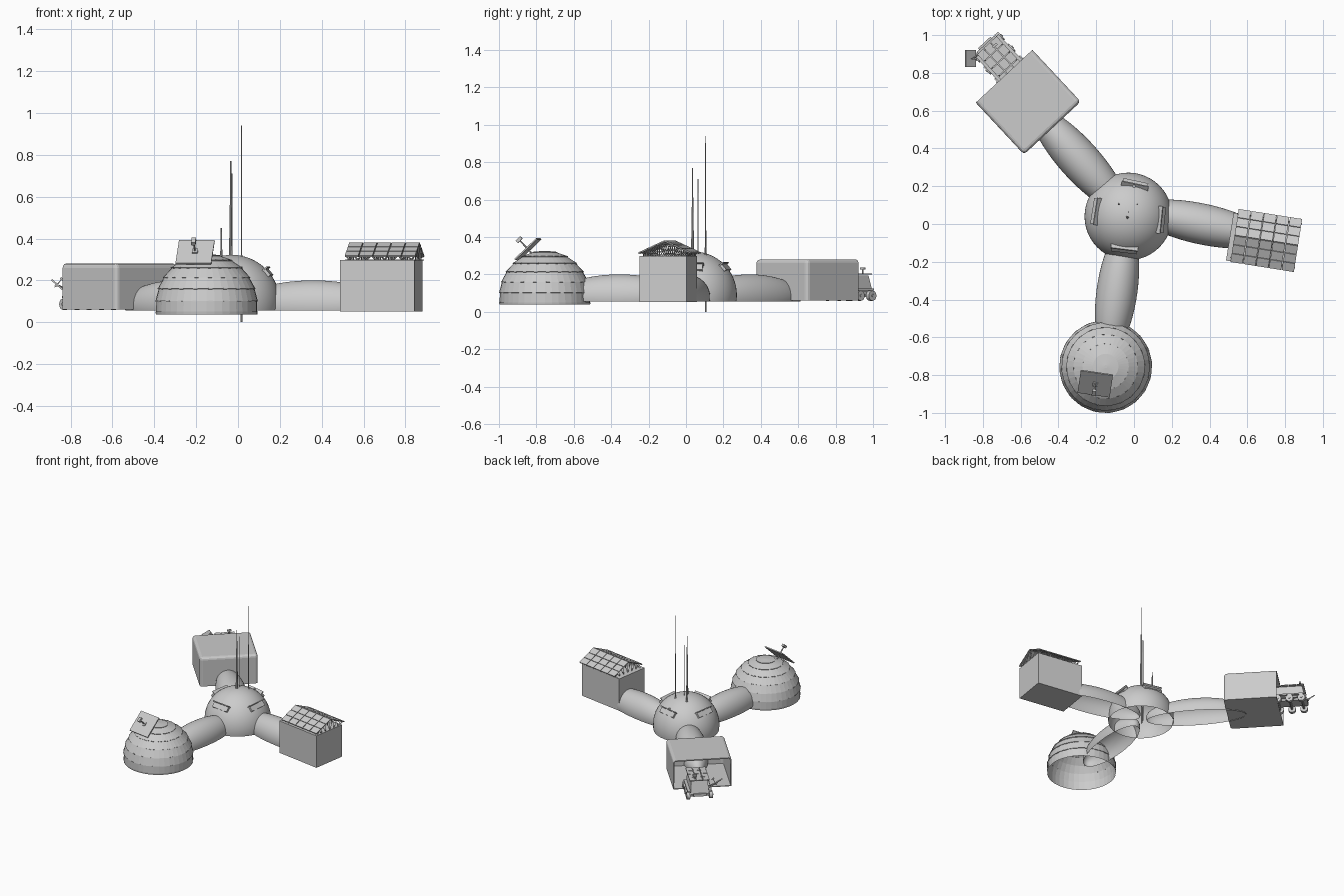
import bpy, bmesh, math
from mathutils import Matrix, Vector

cube = bpy.data.objects.get("Cube")
if cube:
    bpy.data.objects.remove(cube, do_unlink=True)

grey = bpy.data.materials.new("light_grey")
grey.use_nodes = True
grey.diffuse_color = (0.6, 0.6, 0.6, 1)
grey.node_tree.nodes["Principled BSDF"].inputs["Base Color"].default_value = (0.6, 0.6, 0.6, 1)

T = Matrix.Translation


def turn(deg, axis="Z"):
    return Matrix.Rotation(math.radians(deg), 4, axis)


def size(x, y, z):
    return Matrix.Diagonal((x, y, z, 1))


def finish(name, bm, smooth=False):
    mesh = bpy.data.meshes.new(name)
    bm.to_mesh(mesh)
    bm.free()
    for p in mesh.polygons:
        p.use_smooth = smooth
    mesh.materials.append(grey)
    obj = bpy.data.objects.new(name, mesh)
    bpy.context.collection.objects.link(obj)
    return obj


def add_box(bm, frame, dims):
    return bmesh.ops.create_cube(bm, size=1, matrix=frame @ size(*dims))["verts"]


def add_rod(bm, p, q, r1, r2=None, sides=8):
    p, q = Vector(p), Vector(q)
    m = T((p + q) / 2) @ (q - p).to_track_quat("Z", "Y").to_matrix().to_4x4()
    bmesh.ops.create_cone(bm, cap_ends=True, segments=sides, radius1=r1,
                          radius2=r1 if r2 is None else r2, depth=(q - p).length, matrix=m)


def basis(origin, u, v):
    """Frame with local x along u and local y as near v as possible."""
    u, v = Vector(u).normalized(), Vector(v)
    n = u.cross(v).normalized()
    m = Matrix((u, n.cross(u), n)).transposed().to_4x4()
    return T(origin) @ m


def half_shell(name, frame, radii, floor):
    """Ellipsoid shell cut open along the ground plane."""
    bm = bmesh.new()
    bmesh.ops.create_uvsphere(bm, u_segments=48, v_segments=32, radius=1, matrix=frame @ size(*radii))
    bmesh.ops.bisect_plane(bm, geom=bm.verts[:] + bm.edges[:] + bm.faces[:],
                           plane_co=(0, 0, floor), plane_no=(0, 0, 1), clear_inner=True)
    return finish(name, bm, True)


def dish(name, origin, u, v, w, h, spike):
    """Square tilted plate with a feed rod and small receiver."""
    bm = bmesh.new()
    f = basis(origin, u, v)
    add_box(bm, f, (w, h, 0.008))
    tip = f @ Vector((0, 0, spike))
    add_rod(bm, f @ Vector((0, 0, -spike * 0.5)), tip, w * 0.025)
    add_box(bm, T(tip) @ f.to_3x3().to_4x4(), (w * 0.12, w * 0.2, w * 0.1))
    add_box(bm, f @ T((0, 0, 0.006)), (w * 0.16, w * 0.16, 0.008))
    finish(name, bm)


# Central dome with four window hoods
hub = Vector((-0.03, 0.04, 0.09))
half_shell("central_dome", T(hub), (0.232, 0.232, 0.232), 0.055)
bm = bmesh.new()
for azimuth in (-97, -6, 78, 171):
    f = T(hub) @ turn(azimuth) @ turn(-40, "Y") @ T((0.226, 0, 0))
    add_box(bm, f, (0.02, 0.135, 0.04))
    add_box(bm, f @ T((0.008, 0, 0.02)), (0.028, 0.145, 0.007))
finish("window_hoods", bm)

# Masts and roof vents on the central dome
bm = bmesh.new()
add_rod(bm, (0.017, 0.105, 0), (0.017, 0.105, 0.94), 0.004, 0.002)
add_rod(bm, (-0.035, 0.035, 0.3), (-0.035, 0.035, 0.56), 0.008, 0.005)
add_rod(bm, (-0.035, 0.035, 0.56), (-0.035, 0.035, 0.77), 0.004, 0.003)
add_rod(bm, (-0.029, 0.064, 0.06), (-0.029, 0.064, 0.71), 0.003, 0.002)
add_rod(bm, (-0.08, 0.105, 0.27), (-0.08, 0.105, 0.45), 0.006, 0.003)
for x, y in ((0.017, 0.105), (-0.08, 0.105), (0, 0.2)):
    add_rod(bm, (x, y, 0.23), (x, y, 0.31 if y < 0.2 else 0.265), 0.008)
finish("masts", bm)

# Connecting tunnels
for name, x, y, angle, length in (("east_tunnel", 0.36, 0.0, -12, 0.36),
                                  ("rear_tunnel", -0.29, 0.34, 132, 0.36),
                                  ("front_tunnel", -0.09, -0.355, 82, 0.34)):
    half_shell(name, T((x, y, 0.08)) @ turn(angle), (length, 0.108, 0.12), 0.055)

# Greenhouse dome made of overlapping faceted bands
bm = bmesh.new()
sides, radius, bands = 40, 0.245, 7
centre = Vector((-0.15, -0.755, 0.085))


def dome_ring(elevation, r):
    return [bm.verts.new(centre + Vector((r * math.cos(elevation) * math.cos(a),
                                          r * math.cos(elevation) * math.sin(a),
                                          r * math.sin(elevation))))
            for a in (2 * math.pi * i / sides for i in range(sides))]


def stitch(low, high):
    for i in range(sides):
        j = (i + 1) % sides
        bm.faces.new((low[i], low[j], high[j], high[i]))


start, step = math.radians(-10), math.radians(98) / bands
last = None
for k in range(bands):
    low = dome_ring(start + k * step, radius)
    if last:
        stitch(last, low)
    last = dome_ring(start + (k + 1) * step, radius - 0.004)
    stitch(low, last)
bm.faces.new(last)
# Short clips along every seam
for k in range(1, bands - 1):
    e = start + k * step
    for i in range(0, sides, 2):
        f = T(centre) @ turn(360 * (i + 0.5) / sides) @ Matrix.Rotation(-e, 4, "Y")
        add_box(bm, f @ T((radius - 0.002, 0, 0)),
                (0.006, 0.022 * math.cos(e), 0.004))
finish("greenhouse_dome", bm)

bm = bmesh.new()
low, high = dome_ring(math.radians(-11), radius + 0.002), dome_ring(math.radians(-8), radius + 0.002)
stitch(low, high)
finish("dome_base_ring", bm)
dish("dome_dish", (-0.205, -0.845, 0.335), (0.17, -0.025, 0), (0.02, 0.115, 0.11), 0.172, 0.162, 0.07)

# East module
east = T((0.685, -0.095, 0)) @ turn(-9)
bm = bmesh.new()
add_box(bm, east @ T((0, 0, 0.175)), (0.36, 0.256, 0.246))
finish("east_module", bm)

# Solar roof: two slopes of five by three panels
roof = east @ T((0.014, 0.01, 0))
eave, ridge, half, long = 0.315, 0.38, 0.142, 0.172
pitch = math.degrees(math.atan2(ridge - eave, half))
run = math.hypot(half, ridge - eave)
bm = bmesh.new()
for side in (0, 180):
    slope = roof @ T((0, 0, ridge)) @ turn(side) @ turn(pitch, "X")
    for c in range(5):
        for r in range(3):
            pos = ((c - 2) * long * 0.4, -(r + 0.5) * run / 3, 0)
            add_box(bm, slope @ T(pos), (long * 0.4 - 0.004, run / 3 - 0.003, 0.006))
finish("solar_panels", bm)

# Roof truss
bm = bmesh.new()
for i in range(6):
    x = (i - 2.5) * long * 0.38
    top = roof @ Vector((x, 0, ridge - 0.006))
    for s in (-1, 1):
        foot = roof @ Vector((x, s * 0.11, 0.297))
        add_rod(bm, roof @ Vector((x, s * half, eave - 0.004)), top, 0.002, sides=4)
        for y in (0.03, 0.07, 0.11):
            z = ridge - (ridge - eave) * y / half - 0.004
            add_rod(bm, roof @ Vector((x, s * y, z)), roof @ Vector((x, s * (y - 0.03), 0.297)), 0.002, sides=4)
            add_rod(bm, roof @ Vector((x, s * (y - 0.03), 0.297)), roof @ Vector((x, s * (y - 0.03), z)), 0.002, sides=4)
for s in (-1, 1):
    for z, y in ((0.298, 0.115), (0.322, 0.12)):
        add_rod(bm, roof @ Vector((-long, s * y, z)), roof @ Vector((long, s * y, z)), 0.002, sides=4)
    for i in range(16):
        x = -long + i * long / 8
        z0, z1 = (0.298, 0.322) if i % 2 else (0.322, 0.298)
        add_rod(bm, roof @ Vector((x, s * 0.117, z0)), roof @ Vector((x + long / 8, s * 0.117, z1)), 0.002, sides=4)
finish("roof_truss", bm)

# Garage: rounded box, open on its outer end (local -x)
garage = T((-0.56, 0.645, 0)) @ turn(-47)
bm = bmesh.new()
add_box(bm, T((0, 0, 0.17)), (0.375, 0.41, 0.22))
bmesh.ops.bevel(bm, geom=[e for e in bm.edges if max(v.co.z for v in e.verts) > 0.2
                          and max(v.co.x for v in e.verts) > -0.1],
                offset=0.02, segments=3, profile=0.5, affect="EDGES")
bmesh.ops.delete(bm, geom=[f for f in bm.faces if f.normal.x < -0.99], context="FACES")
bm.transform(garage)
shell = finish("garage", bm)
wall = shell.modifiers.new("wall", "SOLIDIFY")
wall.thickness = 0.008
wall.offset = -1

# Rover parked in the garage mouth
rover = garage @ T((-0.27, 0.045, 0))
bm = bmesh.new()
body = add_box(bm, T((0, 0, 0.15)), (0.22, 0.13, 0.09))
for v in body:
    if v.co.z > 0.15:
        v.co.y *= 0.9
        if v.co.x < 0:
            v.co.x += 0.025
add_box(bm, T((0, 0, 0.1)), (0.24, 0.09, 0.02))
for i in range(4):
    for j in range(3):
        add_box(bm, T(((i - 1.35) * 0.055, (j - 1) * 0.048, 0.203)), (0.051, 0.044, 0.006))
for s in (-1, 1):
    add_box(bm, T((0, s * 0.075, 0.12)), (0.2, 0.02, 0.01))
    for x in (-0.085, 0, 0.085):
        add_rod(bm, (x, s * 0.068, 0.086), (x, s * 0.092, 0.086), 0.027, sides=20)
        add_rod(bm, (x, 0, 0.086), (x, s * 0.097, 0.086), 0.008)
add_rod(bm, (-0.07, 0.03, 0.2), (-0.07, 0.03, 0.235), 0.005)
add_box(bm, T((-0.07, 0.03, 0.232)), (0.012, 0.03, 0.012))
add_rod(bm, (-0.09, -0.05, 0.15), (-0.1, -0.105, 0.175), 0.004)
bm.transform(rover)
finish("rover", bm)
dish("rover_dish", (-0.865, 0.875, 0.18), (0, 1, 0), (0.05, 0, -0.045), 0.09, 0.07, -0.035)
